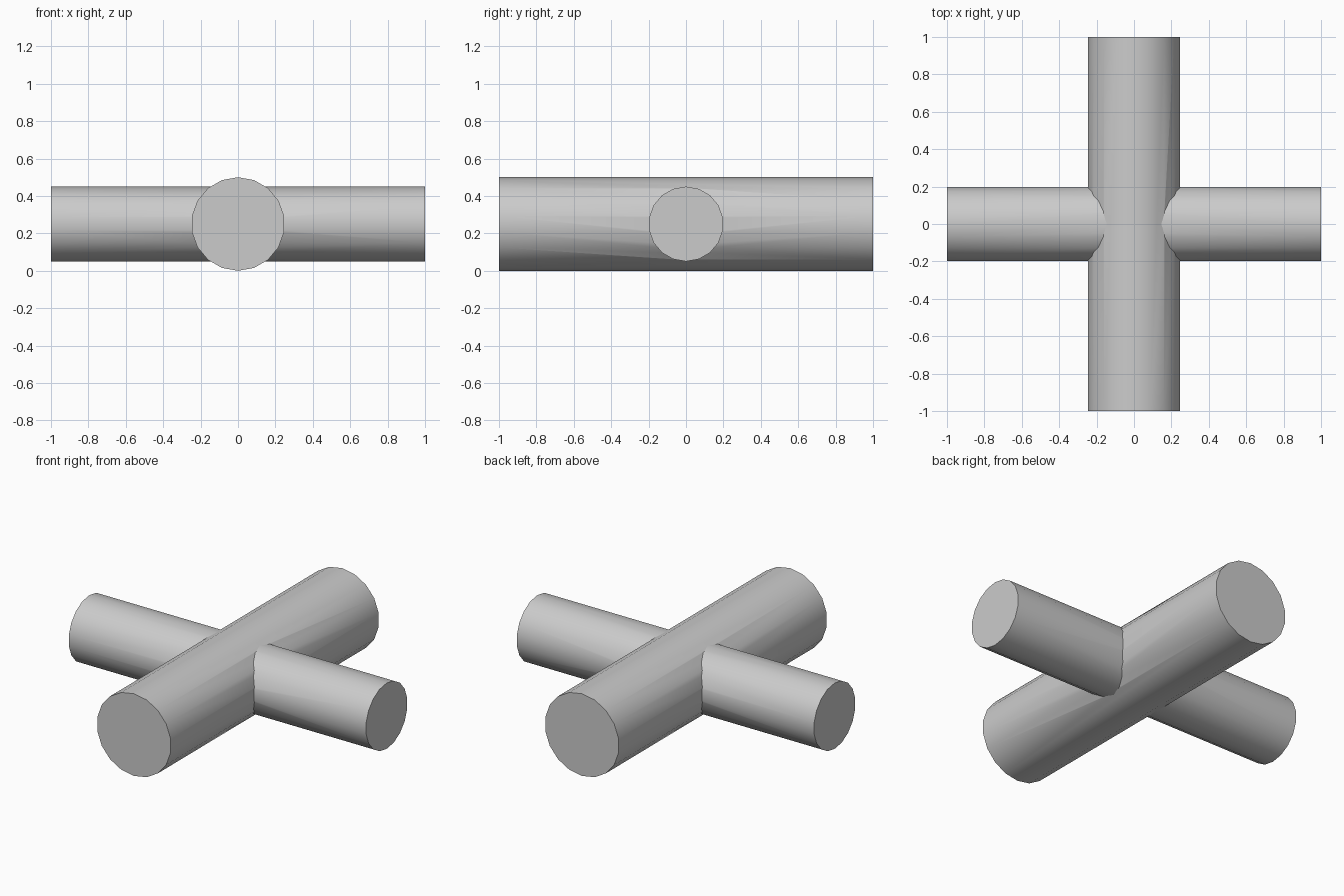
import bpy, bmesh, math

if "Cube" in bpy.data.objects:
    bpy.data.objects.remove(bpy.data.objects["Cube"])

SIDES = 18
CENTRE_Z = 0.25


def pipe(name, radius, axis, half=1.0):
    """Closed 18-sided pipe along x or y, with a corner line at the very top."""
    bm = bmesh.new()
    rings = []
    for end in (-half, half):
        ring = []
        for i in range(SIDES):
            a = 2 * math.pi * i / SIDES
            side, z = radius * math.sin(a), CENTRE_Z + radius * math.cos(a)
            ring.append(bm.verts.new((end, side, z) if axis == 'x' else (side, end, z)))
        rings.append(ring)
        bm.faces.new(ring)
    first, last = rings
    for i in range(SIDES):
        j = (i + 1) % SIDES
        bm.faces.new((first[i], first[j], last[j], last[i]))
    bmesh.ops.recalc_face_normals(bm, faces=bm.faces)
    mesh = bpy.data.meshes.new(name)
    bm.to_mesh(mesh)
    bm.free()
    obj = bpy.data.objects.new(name, mesh)
    bpy.context.collection.objects.link(obj)
    return obj


# Thick pipe front to back, thinner pipe left to right
cross = pipe("pipe_cross", 0.25, 'y')
branch = pipe("branch_pipe", 0.20, 'x')

# Merge both into one solid
union = cross.modifiers.new("union", 'BOOLEAN')
union.operation = 'UNION'
union.solver = 'EXACT'
union.object = branch
bpy.ops.object.select_all(action='DESELECT')
bpy.context.view_layer.objects.active = cross
cross.select_set(True)
bpy.ops.object.modifier_apply(modifier=union.name)
bpy.data.objects.remove(branch)

# Smooth sides, sharp caps and seams
bpy.ops.object.shade_smooth_by_angle(angle=math.radians(30))
